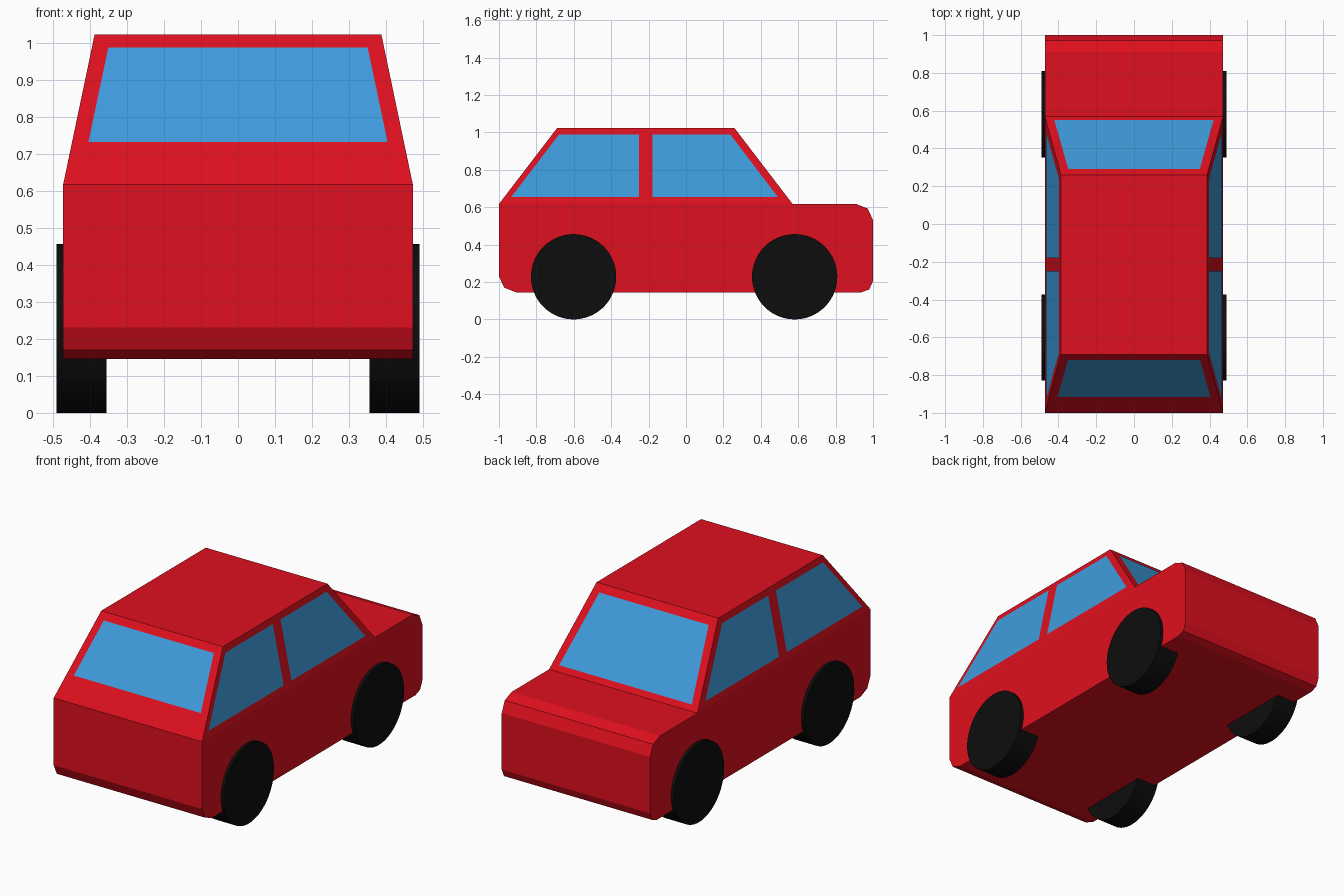
import bpy, bmesh
from math import radians
from mathutils import Vector

if "Cube" in bpy.data.objects:
    bpy.data.objects.remove(bpy.data.objects["Cube"])

HALF_W, ROOF_W = 0.472, 0.387      # half widths at beltline and roof
BELT, ROOF = 0.617, 1.022          # heights
FRONT, FRONT_ROOF, REAR_ROOF, REAR = -1.0, -0.69, 0.26, 0.57


def material(name, rgb):
    m = bpy.data.materials.new(name)
    m.diffuse_color = (*rgb, 1)
    m.use_nodes = True
    m.node_tree.nodes["Principled BSDF"].inputs["Base Color"].default_value = m.diffuse_color
    return m


RED = material("red_paint", (0.74, 0.005, 0.013))
BLUE = material("blue_glass", (0.05, 0.33, 0.72))
BLACK = material("black_rubber", (0.004, 0.004, 0.004))


def add_object(name, bm, mat):
    mesh = bpy.data.meshes.new(name)
    bm.to_mesh(mesh)
    bm.free()
    mesh.materials.append(mat)
    ob = bpy.data.objects.new(name, mesh)
    bpy.context.collection.objects.link(ob)
    return ob


def slope(z, low, high):
    return low + (high - low) * (z - BELT) / (ROOF - BELT)


# Body: side profile extruded across x, then the cabin raised from the beltline
profile = [(FRONT, BELT), (REAR, BELT), (0.91, BELT), (0.972, 0.592), (1, 0.53),
           (1, 0.205), (0.98, 0.16), (0.938, 0.145), (-0.91, 0.145),
           (-0.972, 0.17), (-1, 0.23)]
bm = bmesh.new()
side = bm.faces.new([bm.verts.new((-HALF_W, y, z)) for y, z in profile])
ext = bmesh.ops.extrude_face_region(bm, geom=[side], use_keep_orig=True)
bmesh.ops.translate(bm, vec=(2 * HALF_W, 0, 0),
                    verts=[g for g in ext["geom"] if isinstance(g, bmesh.types.BMVert)])
bmesh.ops.recalc_face_normals(bm, faces=bm.faces)
deck = next(f for f in bm.faces if f.normal.z > 0.99 and f.calc_center_median().y < 0)
roof = bmesh.ops.extrude_discrete_faces(bm, faces=[deck])["faces"][0]
for v in roof.verts:
    v.co = Vector((ROOF_W if v.co.x > 0 else -ROOF_W,
                   FRONT_ROOF if v.co.y < 0 else REAR_ROOF, ROOF))
bmesh.ops.recalc_face_normals(bm, faces=bm.faces)
add_object("car_body", bm, RED)


# Windows: flat panes lying just above the cabin faces
def pane(name, points, outward):
    bm = bmesh.new()
    face = bm.faces.new([bm.verts.new(p) for p in points])
    face.normal_update()
    if face.normal.dot(Vector(outward)) < 0:
        face.normal_flip()
    bmesh.ops.translate(bm, verts=bm.verts, vec=face.normal * 0.002)
    add_object(name, bm, BLUE)


def end_pane(name, z0, z1, w0, w1, belt_y, roof_y, outward):
    y0, y1 = slope(z0, belt_y, roof_y), slope(z1, belt_y, roof_y)
    pane(name, [(-w0, y0, z0), (w0, y0, z0), (w1, y1, z1), (-w1, y1, z1)], outward)


end_pane("front_window", 0.73, 0.986, 0.404, 0.35, FRONT, FRONT_ROOF, (0, -1, 0))
end_pane("back_window", 0.645, 0.984, 0.422, 0.348, REAR, REAR_ROOF, (0, 1, 0))

z0, z1 = 0.653, 0.987
side_windows = {"front_side_window": [(-0.935, z0), (-0.25, z0), (-0.25, z1), (-0.68, z1)],
                "back_side_window": [(-0.18, z0), (0.492, z0), (0.238, z1), (-0.18, z1)]}
for s, label in ((1, "right"), (-1, "left")):
    for name, pts in side_windows.items():
        pane(f"{label}_{name}", [(s * slope(z, HALF_W, ROOF_W), y, z) for y, z in pts], (s, 0, 0))

    # Wheels
    for y, name in ((-0.601, "front"), (0.581, "back")):
        bpy.ops.mesh.primitive_cylinder_add(vertices=64, radius=0.228, depth=0.135,
                                            location=(s * 0.4225, y, 0.228),
                                            rotation=(0, radians(90), 0))
        wheel = bpy.context.object
        wheel.name = f"{label}_{name}_wheel"
        wheel.data.materials.append(BLACK)
        bpy.ops.object.shade_smooth_by_angle()
